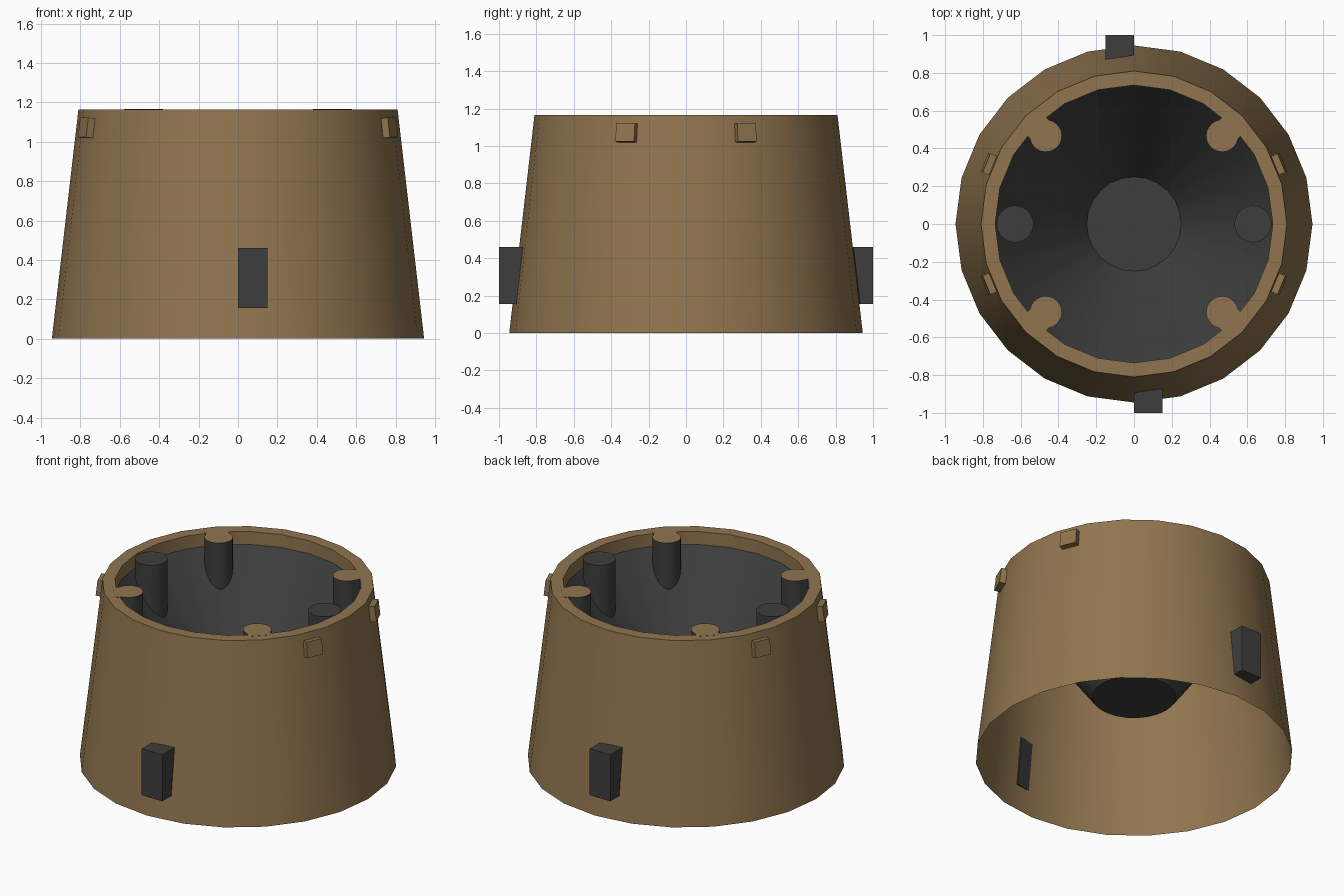
import bpy, bmesh, math
from mathutils import Vector, Matrix

if "Cube" in bpy.data.objects:
    bpy.data.objects.remove(bpy.data.objects["Cube"])

H = 1.165                      # height
R0, R1 = 0.945, 0.81           # outer radius at bottom / top
RIM_R, RIM_Z = 0.735, 1.08     # inner rim
CUP_R, CUP_Z = 0.25, 0.41      # bottom of funnel


def material(name, rgb):
    m = bpy.data.materials.new(name)
    m.diffuse_color = (*rgb, 1)
    m.use_nodes = True
    m.node_tree.nodes["Principled BSDF"].inputs["Base Color"].default_value = m.diffuse_color
    return m


brown = material("brown", (0.283, 0.178, 0.078))
dark = material("dark_grey", (0.048, 0.048, 0.048))


def wall_r(z):
    return R0 + (R1 - R0) * z / H


def funnel_z(r):
    return CUP_Z + (RIM_Z - CUP_Z) * (r - CUP_R) / (RIM_R - CUP_R)


def finish(name, bm, mats, smooth=True):
    me = bpy.data.meshes.new(name)
    bm.to_mesh(me)
    bm.free()
    for m in mats:
        me.materials.append(m)
    if smooth:
        me.polygons.foreach_set("use_smooth", [True] * len(me.polygons))
        me.set_sharp_from_angle(angle=math.radians(32))
    ob = bpy.data.objects.new(name, me)
    bpy.context.collection.objects.link(ob)
    return ob


def lathe(name, profile, mat, cap=False, n=24):
    bm = bmesh.new()
    rings = [[bm.verts.new((r * math.cos(2 * math.pi * i / n),
                            r * math.sin(2 * math.pi * i / n), z))
              for i in range(n)] for r, z in profile]
    for a, b in zip(rings, rings[1:]):
        for i in range(n):
            j = (i + 1) % n
            bm.faces.new((a[i], a[j], b[j], b[i]))
    if cap:
        bm.faces.new(rings[-1])
    return finish(name, bm, [mat])


def post(name, outline, top_z, top_mat):
    """Upright post whose foot follows the funnel slope."""
    bm = bmesh.new()
    top = [bm.verts.new((x, y, top_z)) for x, y in outline]
    low = [bm.verts.new((x, y, min(funnel_z(math.hypot(x, y)), RIM_Z)))
           for x, y in outline]
    bm.faces.new(top).material_index = 1
    for i in range(len(top)):
        j = (i + 1) % len(top)
        bm.faces.new((low[i], low[j], top[j], top[i]))
    return finish(name, bm, [dark, top_mat])


# Tapered shell with rim, and funnel inside
lathe("tapered_shell", [(R0, 0), (R1, H), (RIM_R, H), (RIM_R, RIM_Z)], brown)
lathe("inner_funnel", [(RIM_R, RIM_Z), (CUP_R, CUP_Z)], dark, cap=True)

# Two round pillars
for s in (-1, 1):
    pts = [(s * 0.63 + 0.098 * math.cos(math.tau * i / 24),
            0.098 * math.sin(math.tau * i / 24)) for i in range(24)]
    post("round_pillar", pts, H - 0.005, dark)

# Four screw posts joined to the rim by a web
for k in range(4):
    a = math.radians(45 + 90 * k)
    c, s = math.cos(a), math.sin(a)
    local = [(0.66 + 0.085 * math.cos(t), 0.085 * math.sin(t))
             for t in [math.radians(55 + 250 * i / 16) for i in range(17)]]
    local += [(0.75, -0.07), (0.75, 0.07)]
    post("screw_post", [(u * c - v * s, u * s + v * c) for u, v in local],
         H + 0.001, brown)

# Four small locking tabs, leaning with the wall
lean = math.atan((R0 - R1) / H)
for deg in (22.5, 157.5, 202.5, 337.5):
    bm = bmesh.new()
    bmesh.ops.create_cube(bm, size=1)
    m = (Matrix.Rotation(math.radians(deg), 4, 'Z')
         @ Matrix.Translation((0.826, 0, 1.07))
         @ Matrix.Rotation(-lean, 4, 'Y')
         @ Matrix.Diagonal((0.05, 0.108, 0.1, 1)))
    bmesh.ops.transform(bm, matrix=m, verts=bm.verts)
    finish("locking_tab", bm, [brown], smooth=False)

# Two side lugs, front and back, rotated half a turn from each other
for turn in (0, math.pi):
    bm = bmesh.new()
    bmesh.ops.create_cube(bm, size=1)
    for v in bm.verts:
        x = 0.15 * (v.co.x + 0.5)
        z = 0.155 + 0.305 * (v.co.z + 0.5)
        y = -1.0 if v.co.y < 0 else -wall_r(z) - 0.004 + 0.22 * x
        v.co = Vector((x, y, z))
    bmesh.ops.rotate(bm, verts=bm.verts, matrix=Matrix.Rotation(turn, 3, 'Z'))
    finish("side_lug", bm, [dark], smooth=False)
